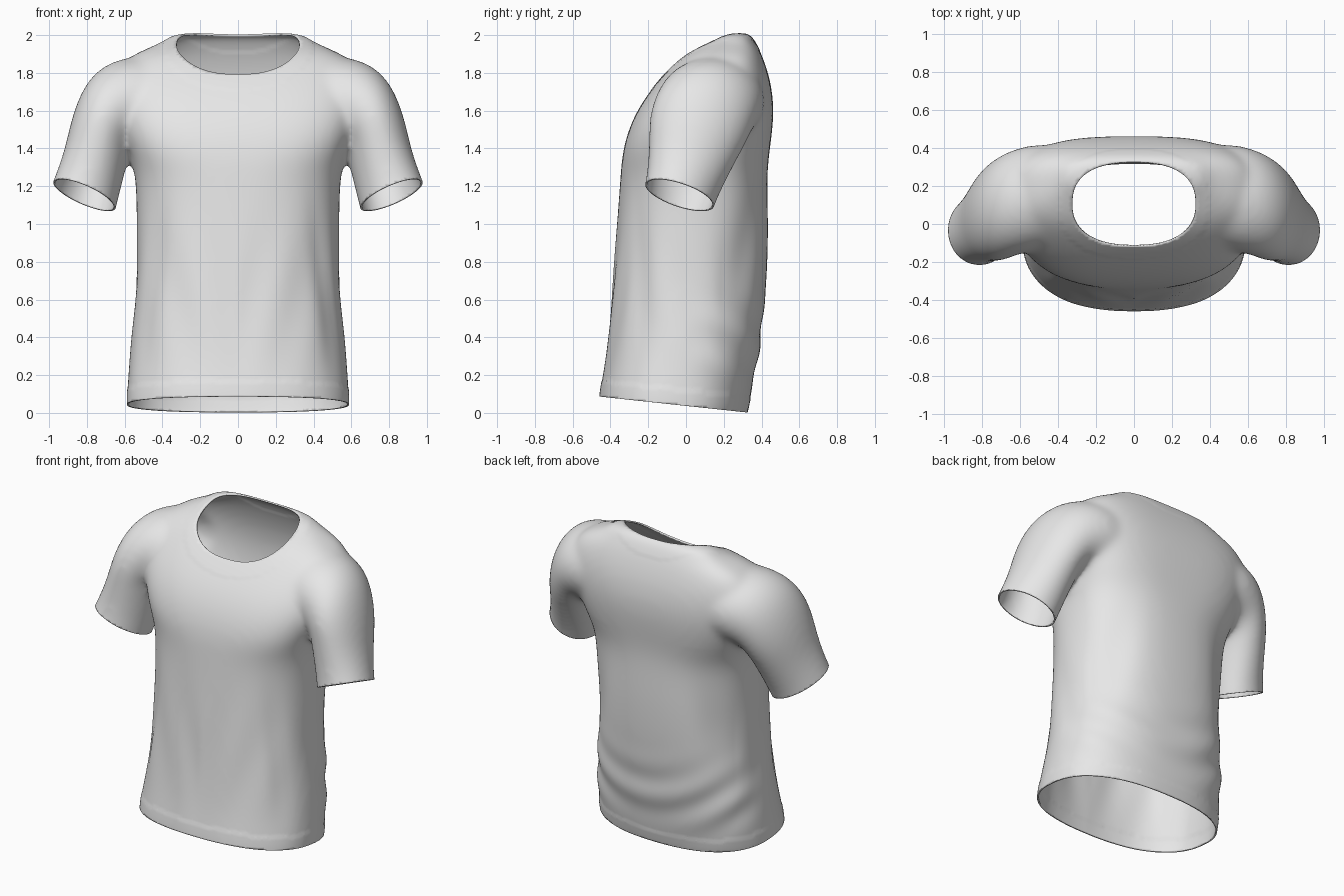
import bpy, bmesh
from math import sin, cos, pi, exp
from mathutils import Vector
from mathutils.bvhtree import BVHTree

cube = bpy.data.objects.get("Cube")
if cube:
    bpy.data.objects.remove(cube, do_unlink=True)

SIDES = 40


def power(v, p):
    return (1 if v >= 0 else -1) * abs(v) ** p


def loft(bm, rings):
    """Closed tube through rings of points, capped at both ends."""
    loops = [[bm.verts.new(p) for p in ring] for ring in rings]
    for a, b in zip(loops, loops[1:]):
        for i in range(SIDES):
            j = (i + 1) % SIDES
            bm.faces.new((a[i], a[j], b[j], b[i]))
    bm.faces.new(loops[0][::-1])
    bm.faces.new(loops[-1])


def new_object(name, mesh):
    ob = bpy.data.objects.new(name, mesh)
    bpy.context.collection.objects.link(ob)
    return ob


# Torso sections: height, half width, front y, back y
TORSO = [(-.15, .58, -.46, .30), (.05, .592, -.464, .335), (.13, .587, -.454, .35),
         (.25, .577, -.432, .375), (.45, .56, -.408, .405), (.7, .542, -.388, .43),
         (1.0, .535, -.365, .438), (1.25, .542, -.348, .428), (1.38, .57, -.338, .442),
         (1.52, .63, -.3, .462), (1.65, .66, -.232, .465), (1.77, .66, -.138, .445),
         (1.86, .61, -.055, .415), (1.91, .53, .005, .395), (1.95, .43, .075, .375),
         (1.985, .37, .145, .355), (2.015, .33, .2, .33)]

# Sleeve sections: outer x z, inner x z, centre y, half depth, tilt
SLEEVE = [(.3, 1.84, .3, 1.45, .15, .22, 0), (.5, 1.9, .42, 1.42, .15, .28, 0),
          (.7, 1.86, .5, 1.42, .125, .28, .05), (.82, 1.735, .54, 1.42, .09, .275, .1),
          (.885, 1.55, .565, 1.41, .06, .257, .2), (.915, 1.4, .585, 1.33, .025, .222, .3),
          (.957, 1.28, .63, 1.15, -.015, .19, .3), (.99, 1.2, .65, 1.06, -.04, .182, .3),
          (1.03, 1.08, .7, .93, -.08, .18, .3)]

angles = [2 * pi * i / SIDES for i in range(SIDES)]


def torso_ring(z, rx, front, back):
    mid, ry = (front + back) / 2, (back - front) / 2
    # Squarer across the chest and shoulders than at the waist
    e = 2 / (3 if z > 1.3 else 2.4)
    return [(rx * power(cos(a), e), mid + ry * power(sin(a), e), z) for a in angles]


def sleeve_ring(side, xo, zo, xi, zi, y, h, tilt):
    c = Vector(((xo + xi) / 2, y, (zo + zi) / 2))
    u = Vector(((xo - xi) / 2, 0, (zo - zi) / 2))
    v = Vector((0, h, -h * tilt))
    pts = [c + u * cos(a) + v * sin(a) for a in angles]
    return [(side * p.x, p.y, p.z) for p in pts]


# Solid blank: torso and two sleeves fused into one smooth skin
bm = bmesh.new()
loft(bm, [torso_ring(*row) for row in TORSO])
for side in (1, -1):
    loft(bm, [sleeve_ring(side, *row) for row in SLEEVE])
bmesh.ops.recalc_face_normals(bm, faces=bm.faces)
blank_mesh = bpy.data.meshes.new("blank")
bm.to_mesh(blank_mesh)
bm.free()
blank = new_object("blank", blank_mesh)
blank.modifiers.new("round", 'SUBSURF').levels = 2
fuse = blank.modifiers.new("fuse", 'REMESH')
fuse.mode = 'VOXEL'
fuse.voxel_size = 0.017
soften = blank.modifiers.new("soften", 'SMOOTH')
soften.factor = 0.5
soften.iterations = 24
graph = bpy.context.evaluated_depsgraph_get()
mesh = bpy.data.meshes.new_from_object(blank.evaluated_get(graph))
bpy.data.objects.remove(blank, do_unlink=True)

bm = bmesh.new()
bm.from_mesh(mesh)
bm.normal_update()


def neck(x, y):
    """Below 1 inside the neck opening."""
    return (abs(x) / .325) ** 2.4 + (abs(y - .105) / .222) ** 2.4


def bump(v, centre, width):
    return exp(-((v - centre) / width) ** 2)


# Cloth folds, collar band and hem band
def fold(p):
    x, y, z = p
    d = 0
    if abs(x) < .62 and z < 1.4:
        low = bump(z, .6, .35)
        back = min(1, max(0, y * 5))
        front = min(1, max(0, -y * 5))
        d += .007 * back * bump(z, .35, .2) * sin(24 * (z - .9 * x * x) + 3 * x)
        d -= .022 * back * bump(abs(x) + .15 * (z - .8), .44, .1) * bump(z, .8, .3)
        d += .004 * front * low * sin(24 * abs(x) - 5 * z)
        d -= .016 * front * bump(abs(x) + .12 * z, .54, .05) * bump(z, .65, .35)
        d += .006 * (1 - max(front, back)) * low * sin(7 * z + 14 * y)
    if z + .108 * y < .12:
        d += .003
    if z > 1.6 and neck(x / 1.22, (y - .105) / 1.3 + .105) < 1:
        d += .002
    return d


moves = [(v, v.normal * fold(v.co)) for v in bm.verts]
for v, move in moves:
    v.co += move


def cut(faces, point, normal):
    geom = set(faces)
    for f in faces:
        geom.update(f.edges)
        geom.update(f.verts)
    bmesh.ops.bisect_plane(bm, geom=list(geom), plane_co=point, plane_no=normal,
                           clear_outer=True)


# Open the hem and the two cuffs
cut([f for f in bm.faces if f.calc_center_median().z < .4], (0, 0, .037), (0, -.108, -1))
for side in (1, -1):
    arm = [f for f in bm.faces
           if f.calc_center_median().x * side > .61 and f.calc_center_median().z < 1.32]
    cut(arm, (side * .815, -.035, 1.155), (side * .4, -.3, -1))

# Open the neck and pull its rim onto a clean oval
skin = BVHTree.FromBMesh(bm)
inside = []
for f in bm.faces:
    c = f.calc_center_median()
    if c.z > 1.6 and neck(c.x, c.y) < 1:
        inside.append(f)
bmesh.ops.delete(bm, geom=inside, context='FACES')
for v in bm.verts:
    if v.is_boundary and v.co.z > 1.6:
        k = neck(v.co.x, v.co.y) ** (-1 / 2.4)
        x, y = v.co.x * k, .105 + (v.co.y - .105) * k
        hit = skin.ray_cast(Vector((x, y, 3)), Vector((0, 0, -1)))[0]
        if hit:
            v.co = hit

for f in bm.faces:
    f.smooth = True
bm.to_mesh(mesh)
bm.free()

# Finished garment with cloth thickness
shirt = new_object("shirt", mesh)
thick = shirt.modifiers.new("cloth", 'SOLIDIFY')
thick.thickness = 0.01
thick.offset = -1

cloth = bpy.data.materials.new("light grey cloth")
cloth.use_nodes = True
colour = (.8, .8, .8, 1)
cloth.diffuse_color = colour
cloth.node_tree.nodes["Principled BSDF"].inputs["Base Color"].default_value = colour
mesh.materials.clear()
mesh.materials.append(cloth)

bpy.context.view_layer.objects.active = shirt
shirt.select_set(True)
bpy.ops.object.shade_smooth_by_angle(angle=.9)
